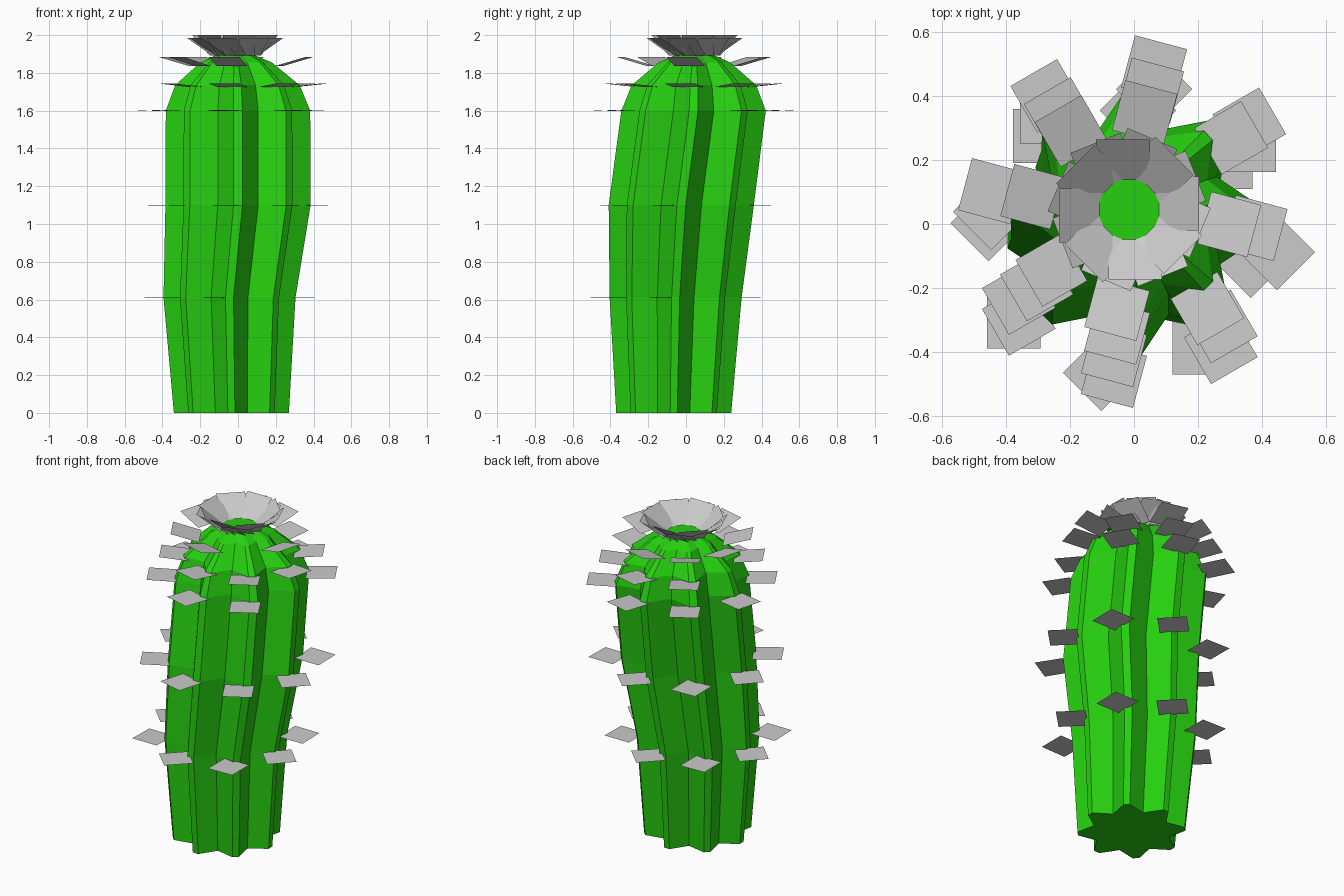
import bpy, bmesh
from math import cos, sin, radians, pi
from mathutils import Matrix, Vector

if "Cube" in bpy.data.objects:
    bpy.data.objects.remove(bpy.data.objects["Cube"])


def finish(bm, name, color=None):
    mesh = bpy.data.meshes.new(name)
    bm.to_mesh(mesh)
    bm.free()
    ob = bpy.data.objects.new(name, mesh)
    bpy.context.collection.objects.link(ob)
    if color:
        mat = bpy.data.materials.new(name + "_color")
        mat.diffuse_color = color
        mat.use_nodes = True
        mat.node_tree.nodes["Principled BSDF"].inputs["Base Color"].default_value = mat.diffuse_color
        mesh.materials.append(mat)
    return ob


def add_card(bm, center, spin, tilt, size=0.168):
    """Square card: spin about z, outer edge (local +x) raised by tilt."""
    h = size / 2
    m = (Matrix.Translation(center) @ Matrix.Rotation(radians(spin), 4, 'Z')
         @ Matrix.Rotation(radians(-tilt), 4, 'Y'))
    bm.faces.new([bm.verts.new(m @ Vector((x, y, 0)))
                  for x, y in ((-h, -h), (h, -h), (h, h), (-h, h))])


# Ribbed trunk: eight flat-topped ribs, lofted through a leaning stack of rings
# (z, centre x, centre y, rib radius, valley radius)
RINGS = [(0.0, -0.035, -0.065, 0.305, 0.222),
         (0.61, -0.045, -0.055, 0.35, 0.255),
         (1.10, 0.0, -0.025, 0.385, 0.28),
         (1.60, 0.0, 0.04, 0.383, 0.28),
         (1.735, -0.003, 0.042, 0.33, 0.25),
         (1.855, -0.01, 0.045, 0.19, 0.155),
         (1.895, -0.015, 0.045, 0.10, 0.094)]
bm = bmesh.new()
loops = []
for z, cx, cy, rib, valley in RINGS:
    loop = []
    for k in range(8):
        for offset, r in ((-3.5, rib), (3.5, rib), (22.5, valley)):
            a = radians(45 * k + offset)
            loop.append(bm.verts.new((cx + r * cos(a), cy + r * sin(a), z)))
    loops.append(loop)
n = len(loops[0])
for low, high in zip(loops, loops[1:]):
    for i in range(n):
        j = (i + 1) % n
        bm.faces.new((low[i], low[j], high[j], high[i]))
bm.faces.new(loops[0][::-1])
bm.faces.new(loops[-1])
finish(bm, "cactus_trunk", (0.02, 0.63, 0.005, 1))

# Spine cards along the ribs
# (z, centre x, centre y, radius, tilt, ribs turned cornerwise, ribs left out)
LEVELS = [(0.61, -0.045, -0.055, 0.413, 1, range(8), ()),
          (1.10, 0.0, -0.025, 0.45, 1, (0, 1, 2, 3, 4), ()),
          (1.60, 0.0, 0.04, 0.45, 2, (), (0,)),
          (1.735, 0.0, 0.04, 0.38, 6, (), (4,)),
          (1.86, -0.01, 0.042, 0.31, 16, (), (1, 7))]
bm = bmesh.new()
for z, cx, cy, r, tilt, corner, skip in LEVELS:
    for k in range(8):
        if k in skip:
            continue
        deg = -8 + 45 * k
        a = radians(deg)
        spin = deg + (53 if k in corner else -7)
        add_card(bm, (cx + r * cos(a), cy + r * sin(a), z), spin, tilt)
finish(bm, "spines")

# Crown flower: two overlapping rings of flared petals
bm = bmesh.new()
for count, r, z, tilt, start in ((8, 0.155, 1.943, 40, 7), (8, 0.163, 1.936, 33, 29)):
    for k in range(count):
        deg = start + 360 * k / count
        a = radians(deg)
        add_card(bm, (-0.015 + r * cos(a), 0.045 + r * sin(a), z), deg - 7, tilt)
ob = finish(bm, "flower_petals")
# Bring petal tips to exactly full height
top = max(v.co.z for v in ob.data.vertices)
for v in ob.data.vertices:
    v.co.z += 2.0 - top
